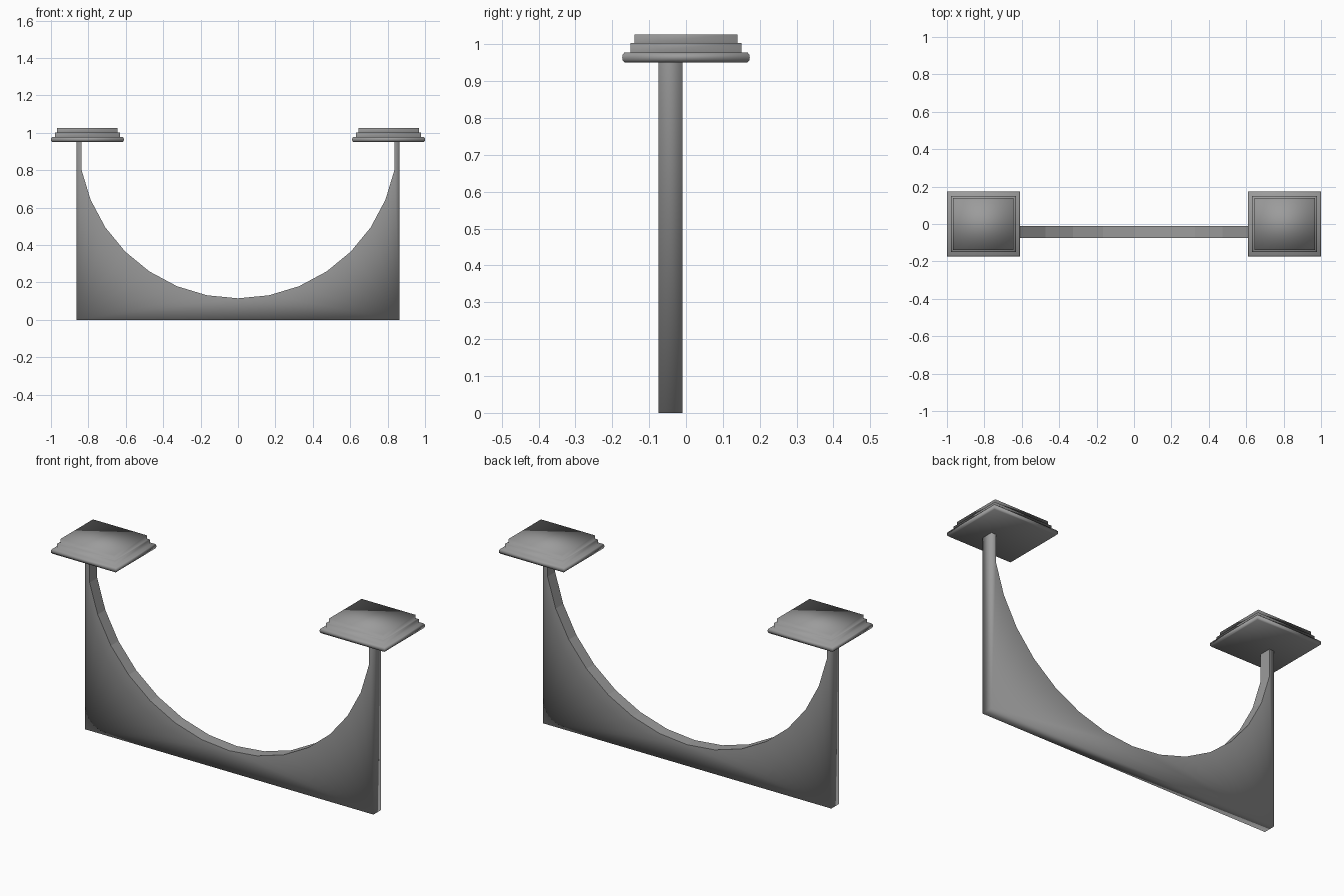
import bpy, bmesh, math

if "Cube" in bpy.data.objects:
    bpy.data.objects.remove(bpy.data.objects["Cube"])

# Dark grey finish
mat = bpy.data.materials.new("dark_grey")
mat.diffuse_color = (0.33, 0.33, 0.33, 1)
mat.use_nodes = True
mat.node_tree.nodes["Principled BSDF"].inputs["Base Color"].default_value = mat.diffuse_color


def finish(name, bm):
    me = bpy.data.meshes.new(name)
    bm.to_mesh(me)
    bm.free()
    me.materials.append(mat)
    ob = bpy.data.objects.new(name, me)
    bpy.context.collection.objects.link(ob)
    return ob


# Curved side wall: arc cut out of a rectangle, extruded in depth
def make_wall():
    W, TOP, R, LOW = 0.864, 0.955, 0.853, 0.115
    y0, y1 = -0.075, -0.01
    arc = []
    for i in range(-7, 8):
        a = math.radians(11.25 * i)
        arc.append((R * math.sin(a), LOW + R * (1 - math.cos(a))))
    xin = arc[-1][0]
    upper = [(-W, TOP), (-xin, TOP)] + arc + [(xin, TOP), (W, TOP)]
    outline = [(-W, 0)] + upper + [(W, 0)]
    bm = bmesh.new()
    face = bm.faces.new([bm.verts.new((x, y0, z)) for x, z in outline])
    ext = bmesh.ops.extrude_face_region(bm, geom=[face])
    verts = [g for g in ext["geom"] if isinstance(g, bmesh.types.BMVert)]
    bmesh.ops.translate(bm, verts=verts, vec=(0, y1 - y0, 0))
    bmesh.ops.triangulate(bm, faces=[f for f in bm.faces if len(f.verts) > 4])
    bmesh.ops.recalc_face_normals(bm, faces=bm.faces)
    # The arc surface stays faceted and crisp; the outer faces shade softly
    for f in bm.faces:
        flat_side = abs(f.normal.y) > 0.5
        c = f.calc_center_median()
        on_arc = not flat_side and abs(c.x) < W - 0.001 and c.z > 0.01
        f.smooth = not on_arc
        if on_arc:
            for e in f.edges:
                e.smooth = False
    return finish("curved_wall", bm)


# Stepped post cap: rectangular rings of (inset, height) stacked upward
def make_cap(name, cx):
    hx, hy = 0.195, 0.173
    profile = [(0.006, 0.951), (0.001, 0.957), (0.0, 0.965), (0.001, 0.972),
               (0.006, 0.978), (0.022, 0.978), (0.022, 1.003),
               (0.033, 1.003), (0.033, 1.027)]
    bm = bmesh.new()
    rings = []
    for d, z in profile:
        rings.append([bm.verts.new((cx + sx * (hx - d), sy * (hy - d), z))
                      for sx, sy in ((-1, -1), (1, -1), (1, 1), (-1, 1))])
    for a, b in zip(rings, rings[1:]):
        for i in range(4):
            j = (i + 1) % 4
            bm.faces.new((a[i], a[j], b[j], b[i]))
    bm.faces.new(rings[0])
    bm.faces.new(rings[-1])
    bmesh.ops.recalc_face_normals(bm, faces=bm.faces)
    for f in bm.faces:
        f.smooth = True
    return finish(name, bm)


make_wall()
make_cap("left_cap", -0.805)
make_cap("right_cap", 0.805)
